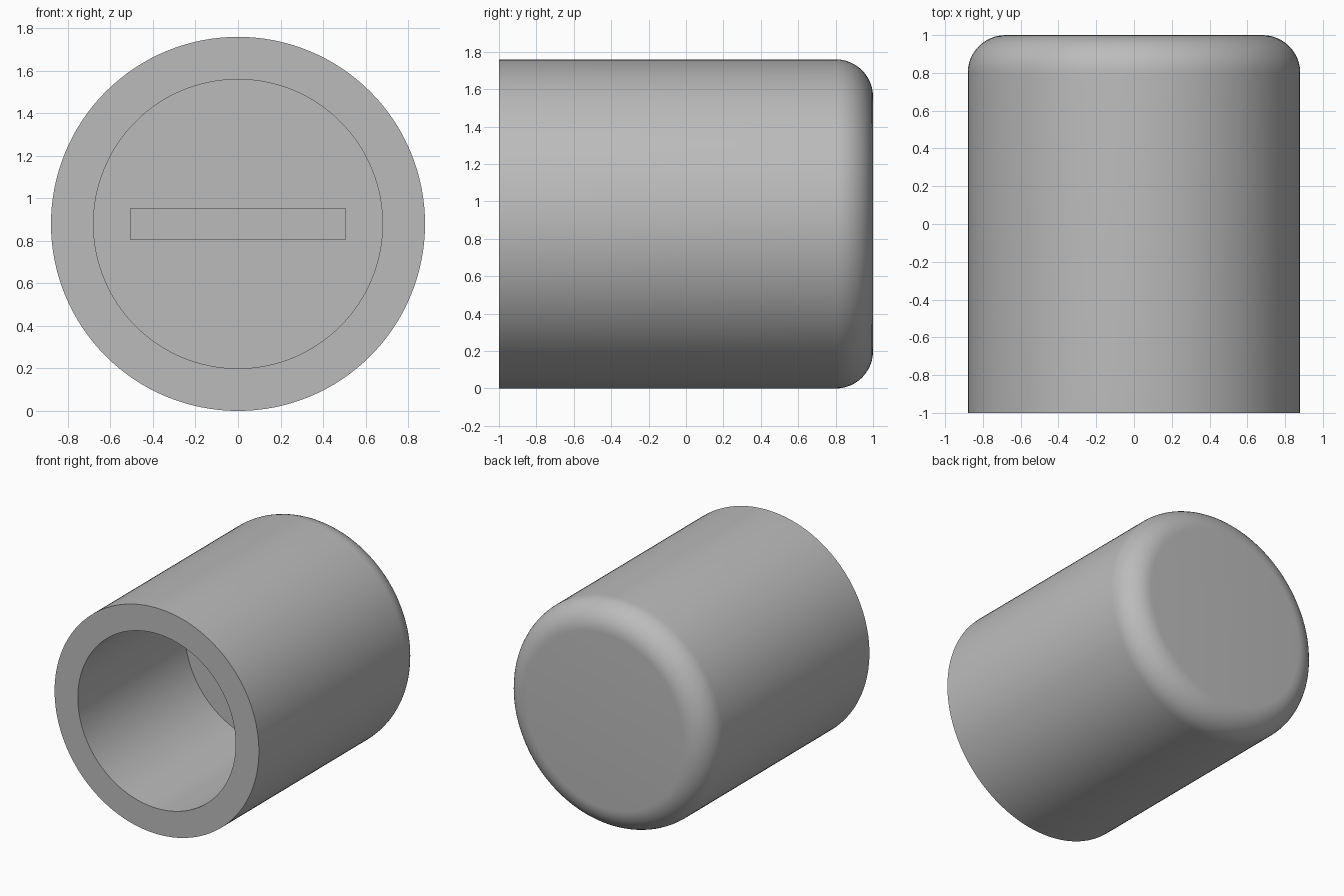
import bpy, bmesh, math
from mathutils import Vector

if "Cube" in bpy.data.objects:
    bpy.data.objects.remove(bpy.data.objects["Cube"])

RADIUS, BORE, FILLET = 0.88, 0.68, 0.2
FRONT, BACK, FLOOR = -1.0, 1.0, 0.32
SLOT_W, SLOT_H, SLOT_DEPTH = 1.01, 0.146, 0.3
SEGMENTS = 128

grey = bpy.data.materials.new("plain_grey")
grey.use_nodes = True
colour = (0.5, 0.5, 0.5, 1)
grey.diffuse_color = colour
grey.node_tree.nodes["Principled BSDF"].inputs["Base Color"].default_value = colour


def make_object(name, bm):
    bmesh.ops.recalc_face_normals(bm, faces=bm.faces)
    mesh = bpy.data.meshes.new(name)
    bm.to_mesh(mesh)
    bm.free()
    mesh.materials.append(grey)
    obj = bpy.data.objects.new(name, mesh)
    bpy.context.collection.objects.link(obj)
    return obj


# Cup body: profile of (radius, y) from bore floor to rounded back, spun about y
profile = [(0, FLOOR), (BORE, FLOOR), (BORE, FRONT), (RADIUS, FRONT)]
for i in range(13):
    a = math.pi / 2 * i / 12
    profile.append((RADIUS - FILLET + FILLET * math.cos(a),
                    BACK - FILLET + FILLET * math.sin(a)))
profile.append((0, BACK))

bm = bmesh.new()
verts = [bm.verts.new((r, y, RADIUS)) for r, y in profile]
edges = [bm.edges.new(pair) for pair in zip(verts, verts[1:])]
bmesh.ops.spin(bm, geom=verts + edges, cent=(0, 0, RADIUS), axis=(0, 1, 0),
               angle=math.tau, steps=SEGMENTS)
bmesh.ops.remove_doubles(bm, verts=bm.verts, dist=0.0005)
# Merge the fans of the two flat discs into single faces
hubs = [v for v in bm.verts if (v.co - Vector((0, v.co.y, RADIUS))).length < 0.001]
bmesh.ops.dissolve_verts(bm, verts=hubs)
body = make_object("cup_body", bm)

# Slot pocket in the bore floor
bm = bmesh.new()
bmesh.ops.create_cube(bm, size=1)
bmesh.ops.scale(bm, verts=bm.verts, vec=(SLOT_W, 2 * SLOT_DEPTH, SLOT_H))
bmesh.ops.translate(bm, verts=bm.verts, vec=(0, FLOOR, RADIUS))
cutter = make_object("slot_cutter", bm)
cutter.hide_render = True

bpy.context.view_layer.objects.active = body
body.select_set(True)
cut = body.modifiers.new("slot", "BOOLEAN")
cut.operation = "DIFFERENCE"
cut.solver = "EXACT"
cut.object = cutter
bpy.ops.object.modifier_apply(modifier=cut.name)
bpy.data.objects.remove(cutter)

bpy.ops.object.shade_smooth_by_angle(angle=math.radians(30))
